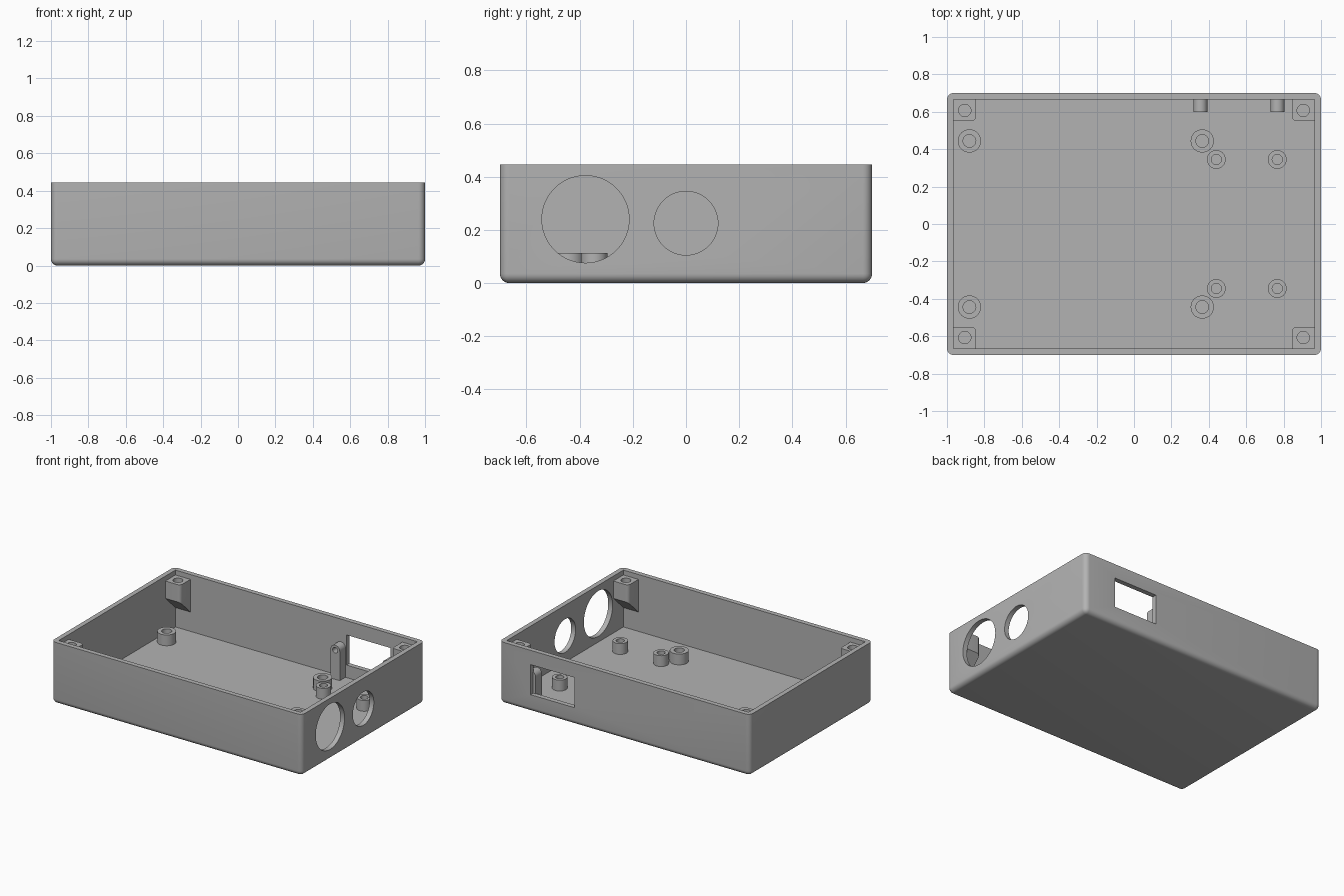
import bpy, bmesh, math
from mathutils import Matrix, Vector

cube = bpy.data.objects.get("Cube")
if cube:
    bpy.data.objects.remove(cube, do_unlink=True)

grey = bpy.data.materials.new("plain_grey")
grey.use_nodes = True
GREY = (0.45, 0.45, 0.45, 1)
grey.diffuse_color = GREY
grey.node_tree.nodes["Principled BSDF"].inputs["Base Color"].default_value = GREY

W, D, H = 1.0, 0.70, 0.445          # half width, half depth, height
IW, ID, FLOOR = 0.965, 0.665, 0.035  # inner half sizes, floor level


def make(name, bm):
    bmesh.ops.recalc_face_normals(bm, faces=bm.faces)
    mesh = bpy.data.meshes.new(name)
    bm.to_mesh(mesh)
    bm.free()
    mesh.materials.append(grey)
    obj = bpy.data.objects.new(name, mesh)
    bpy.context.collection.objects.link(obj)
    return obj


def box(lo, hi):
    bm = bmesh.new()
    lo, hi = Vector(lo), Vector(hi)
    bmesh.ops.create_cube(bm, size=1)
    bmesh.ops.scale(bm, vec=hi - lo, verts=bm.verts)
    bmesh.ops.translate(bm, vec=(lo + hi) / 2, verts=bm.verts)
    return bm


def rod(centre, radius, length, axis, sides=48):
    bm = bmesh.new()
    turn = Vector((0, 0, 1)).rotation_difference(Vector(axis)).to_matrix().to_4x4()
    bmesh.ops.create_cone(bm, cap_ends=True, segments=sides, radius1=radius, radius2=radius,
                          depth=length, matrix=Matrix.Translation(centre) @ turn)
    return bm


def prism(points, push):
    bm = bmesh.new()
    face = bm.faces.new([bm.verts.new(p) for p in points])
    out = bmesh.ops.extrude_face_region(bm, geom=[face], use_keep_orig=True)
    moved = [v for v in out["geom"] if isinstance(v, bmesh.types.BMVert)]
    bmesh.ops.translate(bm, vec=push, verts=moved)
    return bm


def activate(obj):
    bpy.ops.object.select_all(action="DESELECT")
    obj.select_set(True)
    bpy.context.view_layer.objects.active = obj


def cut(obj, bm):
    cutter = make("cutter", bm)
    mod = obj.modifiers.new("cut", "BOOLEAN")
    mod.operation, mod.solver, mod.object = "DIFFERENCE", "EXACT", cutter
    activate(obj)
    bpy.ops.object.modifier_apply(modifier=mod.name)
    bpy.data.objects.remove(cutter, do_unlink=True)


def smooth(obj):
    activate(obj)
    bpy.ops.object.shade_smooth_by_angle(angle=math.radians(30))


# Open tray with rounded upright and bottom edges
bm = box((-W, -D, 0), (W, D, H))
edges = [e for e in bm.edges if min(v.co.z for v in e.verts) < H / 2]
bmesh.ops.bevel(bm, geom=edges, offset=0.035, segments=6, profile=0.5, affect="EDGES")
tray = make("tray", bm)
cut(tray, box((-IW, -ID, FLOOR), (IW, ID, H + 0.1)))

# Round ports in the left wall, rectangular port in the back wall
cut(tray, rod((W, -0.378, 0.24), 0.164, 0.2, (1, 0, 0), 64))
cut(tray, rod((W, 0, 0.225), 0.12, 0.2, (1, 0, 0), 64))
cut(tray, box((0.40, 0.62, 0.125), (0.75, 0.8, 0.342)))
smooth(tray)

# Screw bosses in the corners, sloping back to the wall underneath
for sx in (-1, 1):
    for sy in (-1, 1):
        inner, wall, top = 0.55, ID + 0.005, 0.41
        profile = [(inner, top), (wall, top), (wall, 0.17), (inner, 0.285)]
        bm = prism([(sx * 0.845, sy * y, z) for y, z in profile], (sx * 0.125, 0, 0))
        corner = [e for e in bm.edges
                  if all(abs(abs(v.co.x) - 0.845) < 1e-4 and abs(abs(v.co.y) - inner) < 1e-4
                         for v in e.verts)]
        bmesh.ops.bevel(bm, geom=corner, offset=0.025, segments=5, profile=0.5, affect="EDGES")
        boss = make("corner_boss", bm)
        cut(boss, rod((sx * 0.905, sy * 0.607, top), 0.033, 0.2, (0, 0, 1), 32))
        smooth(boss)


# Hollow standoffs on the floor
def standoff(name, x, y, outer, inner, top=0.113):
    bm = bmesh.new()
    ring = [(outer, FLOOR), (outer, top), (inner, top), (inner, FLOOR)]
    verts = [bm.verts.new((r, 0, z)) for r, z in ring]
    path = [bm.edges.new(pair) for pair in zip(verts, verts[1:])]
    bmesh.ops.spin(bm, geom=verts + path, cent=(0, 0, 0), axis=(0, 0, 1),
                   angle=math.tau, steps=40, use_merge=True)
    bmesh.ops.remove_doubles(bm, verts=bm.verts, dist=1e-5)
    bmesh.ops.translate(bm, vec=(x, y, 0), verts=bm.verts)
    smooth(make(name, bm))


for side in (-1, 1):
    for x in (-0.88, 0.365):
        standoff("large_standoff", x, side * 0.444, 0.062, 0.034)
    for x in (0.44, 0.766):
        standoff("small_standoff", x, side * 0.345, 0.05, 0.027)

# Arched posts with a screw hole, either side of the rectangular port
for x in (0.355, 0.767):
    r, mid = 0.037, 0.245
    arch = [(x + r * math.cos(a), 0.60, mid + r * math.sin(a))
            for a in (math.pi * i / 16 for i in range(17))]
    base = [(x - r, 0.60, FLOOR - 0.005), (x + r, 0.60, FLOOR - 0.005)]
    post = make("port_post", prism(arch + base, (0, 0.07, 0)))
    cut(post, rod((x, 0.60, mid), 0.02, 0.1, (0, 1, 0), 24))
    smooth(post)
